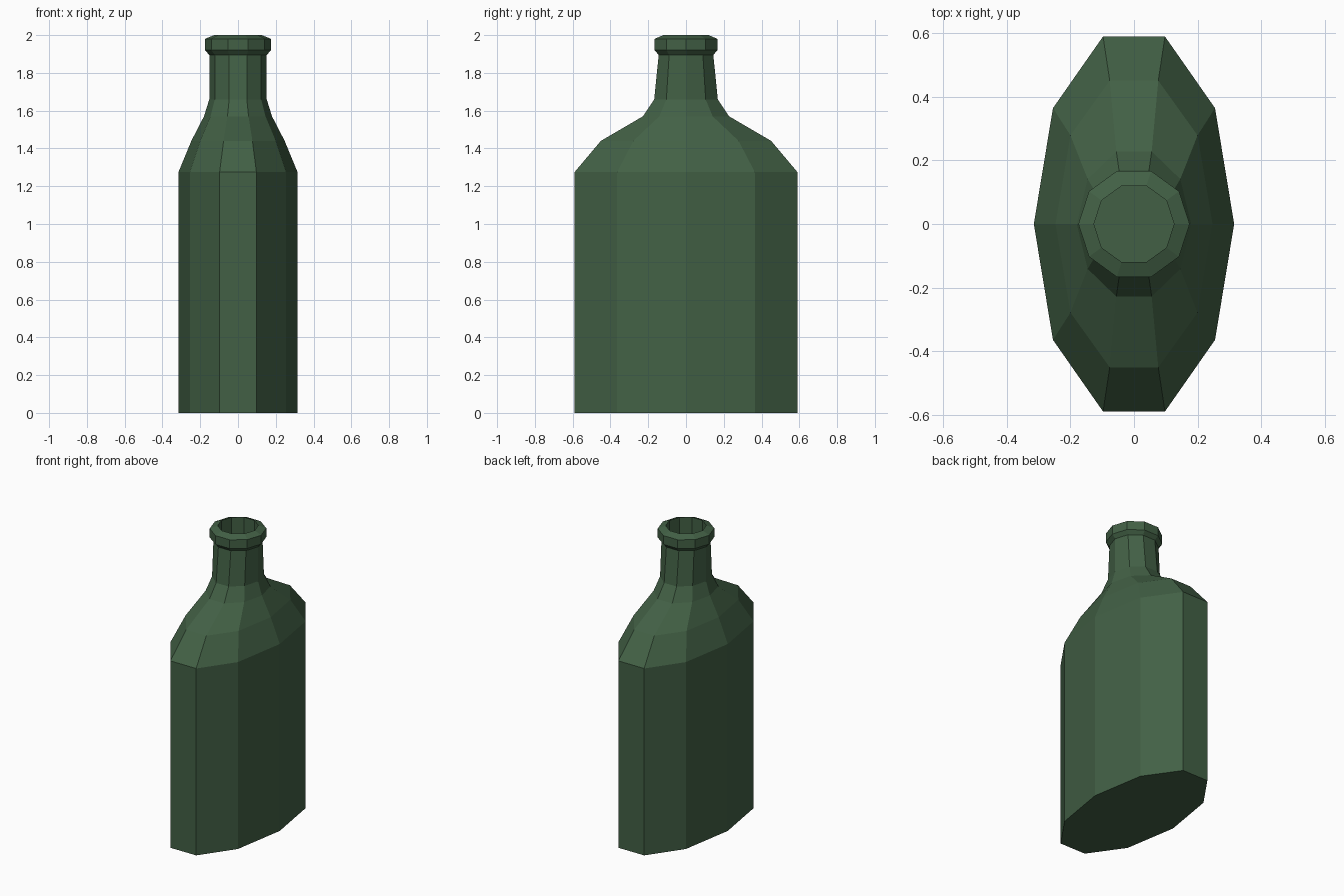
import bpy, bmesh
from math import cos, sin, pi

if "Cube" in bpy.data.objects:
    bpy.data.objects.remove(bpy.data.objects["Cube"])

SIDES = 10


def ring(bm, rx, ry, z):
    """Ten-sided elliptical cross-section."""
    return [bm.verts.new((rx * cos(2 * pi * i / SIDES), ry * sin(2 * pi * i / SIDES), z))
            for i in range(SIDES)]


def loft(name, profile, mat):
    """Skin a stack of (rx, ry, z) rings and cap both ends."""
    bm = bmesh.new()
    rings = [ring(bm, *p) for p in profile]
    for a, b in zip(rings, rings[1:]):
        for i in range(SIDES):
            j = (i + 1) % SIDES
            bm.faces.new((a[i], a[j], b[j], b[i]))
    bm.faces.new(rings[0][::-1])
    bm.faces.new(rings[-1])
    bmesh.ops.recalc_face_normals(bm, faces=bm.faces)
    mesh = bpy.data.meshes.new(name)
    bm.to_mesh(mesh)
    bm.free()
    mesh.materials.append(mat)
    obj = bpy.data.objects.new(name, mesh)
    bpy.context.collection.objects.link(obj)
    return obj


glass = bpy.data.materials.new("green_glass")
glass.diffuse_color = (0.055, 0.118, 0.06, 1)
glass.use_nodes = True
glass.node_tree.nodes["Principled BSDF"].inputs["Base Color"].default_value = glass.diffuse_color

# Bottle: flattened body, shoulders, round neck, lip, then down into the mouth
loft("bottle", [
    (0.315, 0.62, 0.0),      # base
    (0.315, 0.62, 1.275),    # body top
    (0.247, 0.474, 1.44),    # shoulder
    (0.18, 0.24, 1.57),
    (0.152, 0.177, 1.66),    # neck
    (0.152, 0.152, 1.895),
    (0.175, 0.175, 1.92),    # lip
    (0.175, 0.175, 1.98),
    (0.126, 0.126, 2.0),
    (0.126, 0.126, 1.66),    # mouth interior
], glass)
